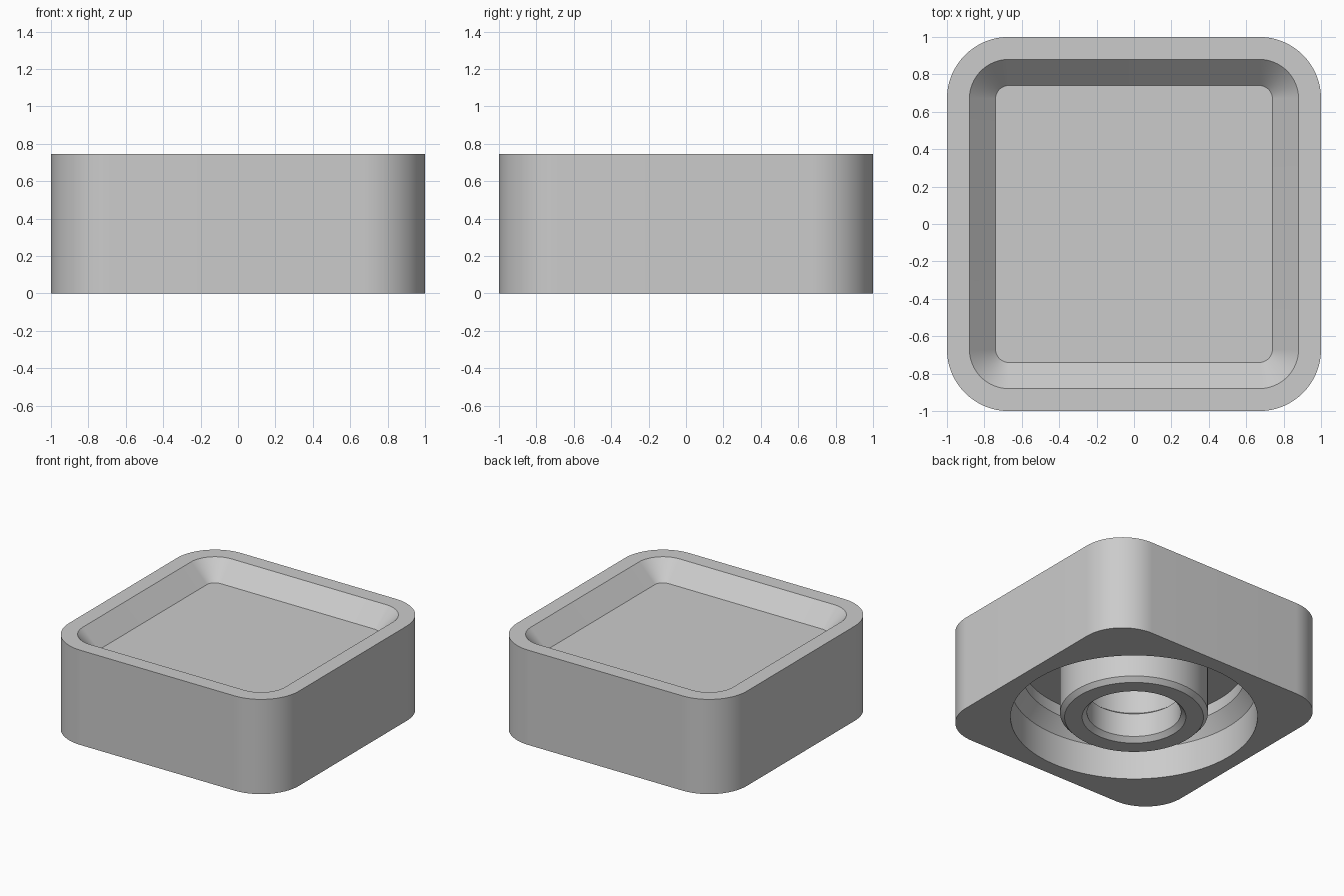
import bpy
import bmesh
from math import sin, cos, pi, radians

STEPS = 23                   # segments per rounded corner
COUNT = 4 * (STEPS + 1)      # points in every ring
HEIGHT = 0.745
CORE = 0.67                  # corner arc centres
CEILING = 0.45               # top of the underside cavity

cube = bpy.data.objects.get("Cube")
if cube:
    bpy.data.objects.remove(cube, do_unlink=True)

grey = bpy.data.materials.new("plain grey")
grey.use_nodes = True
colour = (0.6, 0.6, 0.6, 1)
grey.diffuse_color = colour
grey.node_tree.nodes["Principled BSDF"].inputs["Base Color"].default_value = colour


def rounded_square(bm, radius, z):
    ring = []
    for corner, (sx, sy) in enumerate([(1, 1), (-1, 1), (-1, -1), (1, -1)]):
        for i in range(STEPS + 1):
            a = (corner + i / STEPS) * pi / 2
            ring.append(bm.verts.new((sx * CORE + radius * cos(a),
                                      sy * CORE + radius * sin(a), z)))
    return ring


def circle(bm, radius, z):
    ring = []
    for i in range(COUNT):
        a = pi / 4 + (i - STEPS / 2) * 2 * pi / COUNT
        ring.append(bm.verts.new((radius * cos(a), radius * sin(a), z)))
    return ring


def skin(bm, rings):
    for a, b in zip(rings, rings[1:]):
        for i in range(COUNT):
            j = (i + 1) % COUNT
            bm.faces.new((a[i], a[j], b[j], b[i]))


def finish(bm, name):
    bmesh.ops.recalc_face_normals(bm, faces=bm.faces)
    mesh = bpy.data.meshes.new(name)
    bm.to_mesh(mesh)
    bm.free()
    mesh.materials.append(grey)
    obj = bpy.data.objects.new(name, mesh)
    bpy.context.collection.objects.link(obj)
    bpy.ops.object.select_all(action="DESELECT")
    obj.select_set(True)
    bpy.context.view_layer.objects.active = obj
    bpy.ops.object.shade_smooth_by_angle(angle=radians(25))


# Block: sloped tray on top, straight sides, stepped round cavity underneath
bm = bmesh.new()
rings = [rounded_square(bm, r, z) for r, z in [
    (0.07, HEIGHT - 0.14), (0.21, HEIGHT), (0.33, HEIGHT), (0.33, 0)]]
rings += [circle(bm, r, z) for r, z in [
    (0.88, 0), (0.88, 0.25), (0.8, 0.36), (0.8, CEILING)]]
skin(bm, rings)
bm.faces.new(rings[0])
bm.faces.new(rings[-1])
finish(bm, "block")

# Hub: hollow post with chamfered lip and a slightly wider bore above it
bm = bmesh.new()
rings = [circle(bm, r, z) for r, z in [
    (0.527, CEILING), (0.527, 0.035), (0.495, 0), (0.37, 0),
    (0.335, 0.035), (0.335, 0.22), (0.36, 0.24), (0.36, CEILING)]]
skin(bm, rings)
finish(bm, "hub")
